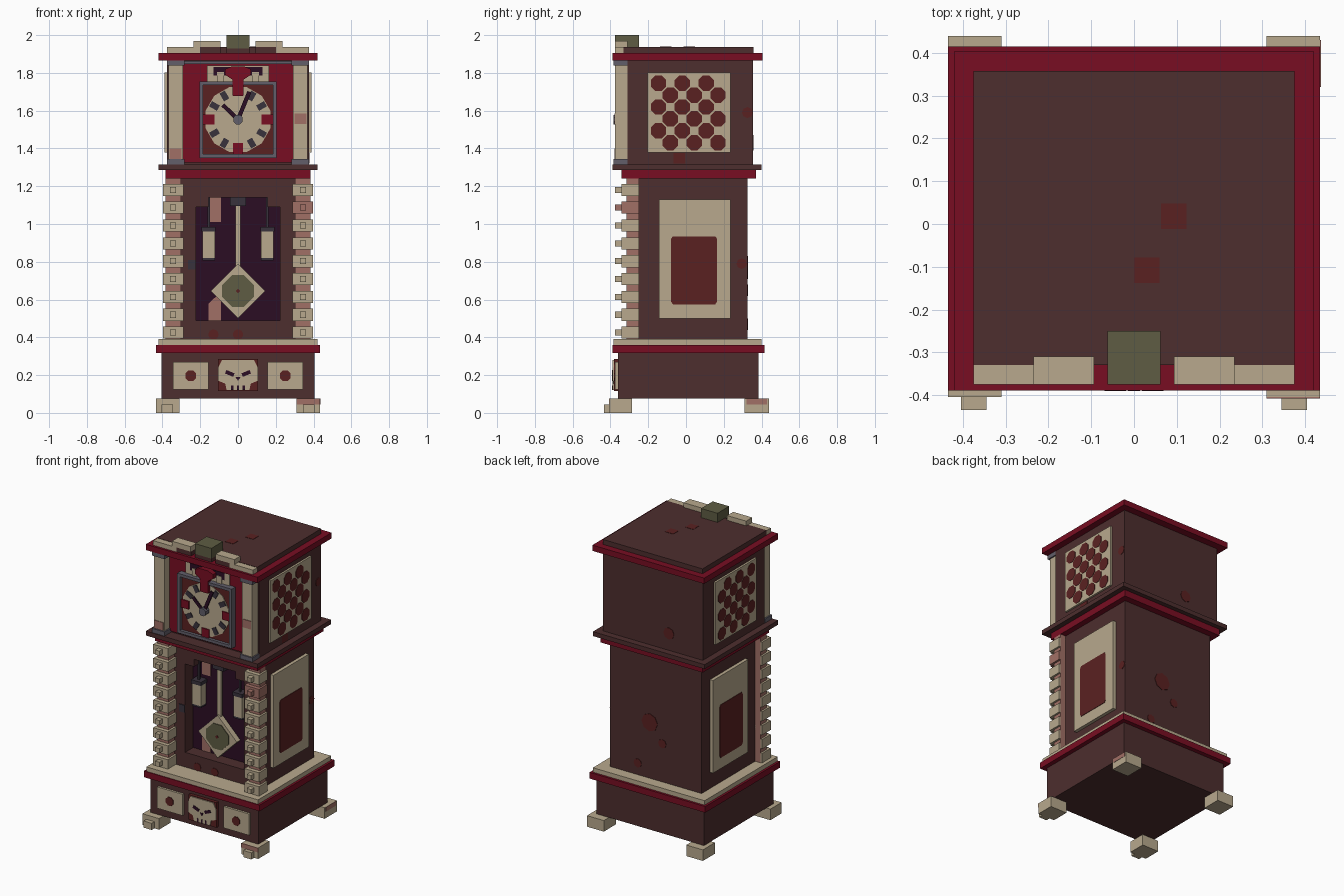
import bpy, bmesh, math

if "Cube" in bpy.data.objects:
    bpy.data.objects.remove(bpy.data.objects["Cube"], do_unlink=True)


def lin(c):
    c /= 255
    return c / 12.92 if c <= 0.04045 else ((c + 0.055) / 1.055) ** 2.4


def material(name, r, g, b):
    m = bpy.data.materials.new(name)
    m.use_nodes = True
    col = (lin(r), lin(g), lin(b), 1)
    m.diffuse_color = col
    bsdf = m.node_tree.nodes["Principled BSDF"]
    bsdf.inputs["Base Color"].default_value = col
    bsdf.inputs["Roughness"].default_value = 0.9
    return m


BROWN = material("dark wood", 77, 46, 46)
RED = material("crimson", 120, 13, 34)
CREAM = material("cream", 184, 169, 141)
PINK = material("worn pink", 161, 112, 102)
GREEN = material("olive", 94, 92, 67)
GREY = material("steel grey", 98, 95, 106)
PURPLE = material("deep purple", 43, 13, 36)
RUST = material("rust", 90, 33, 33)
COAL = material("charcoal", 57, 50, 60)


def prisms(name, polys, a, b, mat, axis="y"):
    """Extrude 2D outlines (x,z for axis y; y,z for axis x) from a to b."""
    bm = bmesh.new()
    for pts in polys:
        rings = []
        for d in (a, b):
            rings.append([bm.verts.new((p, d, q) if axis == "y" else (d, p, q)) for p, q in pts])
        n = len(pts)
        bm.faces.new(rings[0])
        bm.faces.new(rings[1][::-1])
        for i in range(n):
            j = (i + 1) % n
            bm.faces.new((rings[0][j], rings[0][i], rings[1][i], rings[1][j]))
    bmesh.ops.recalc_face_normals(bm, faces=bm.faces)
    me = bpy.data.meshes.new(name)
    bm.to_mesh(me)
    bm.free()
    me.materials.append(mat)
    ob = bpy.data.objects.new(name, me)
    bpy.context.collection.objects.link(ob)
    return ob


def rect(x0, x1, z0, z1):
    return [(x0, z0), (x1, z0), (x1, z1), (x0, z1)]


def box(name, x, y, z, mat, mirror=False):
    polys = [rect(*x, *z)]
    if mirror:
        polys.append(rect(-x[1], -x[0], *z))
    return prisms(name, polys, y[0], y[1], mat)


def ngon(cx, cz, r, n, turn=0.0):
    return [(cx + r * math.cos(turn + 2 * math.pi * i / n),
             cz + r * math.sin(turn + 2 * math.pi * i / n)) for i in range(n)]


def bar(p, q, w):
    dx, dz = q[0] - p[0], q[1] - p[1]
    k = w / 2 / math.hypot(dx, dz)
    nx, nz = -dz * k, dx * k
    return [(p[0] + nx, p[1] + nz), (p[0] - nx, p[1] - nz), (q[0] - nx, q[1] - nz), (q[0] + nx, q[1] + nz)]


# Feet
box("front_feet", (0.31, 0.435), (-0.405, -0.285), (0, 0.075), CREAM, True)
box("front_foot_toes", (0.345, 0.405), (-0.435, -0.405), (0, 0.045), CREAM, True)
box("back_feet", (0.31, 0.435), (0.31, 0.44), (0, 0.075), CREAM, True)
box("worn_foot_patch", (0.31, 0.435), (-0.408, -0.4), (0.045, 0.075), PINK)
prisms("worn_back_foot_patch", [rect(0.32, 0.43, 0.045, 0.075)], 0.43, 0.437, PINK, "x")

# Plinth and its mouldings
box("plinth", (-0.405, 0.405), (-0.36, 0.385), (0.075, 0.32), BROWN)
box("plinth_red_moulding", (-0.435, 0.435), (-0.39, 0.415), (0.318, 0.36), RED)
box("plinth_cream_moulding", (-0.42, 0.42), (-0.385, 0.40), (0.36, 0.39), CREAM)

# Drawers and carved mask
box("drawer_fronts", (0.155, 0.345), (-0.375, -0.36), (0.125, 0.27), CREAM, True)
prisms("drawer_knobs", [ngon(s * 0.25, 0.197, 0.031, 8, math.pi / 8) for s in (-1, 1)],
       -0.38, -0.375, RUST).scale.z = 1
box("mask_backing", (-0.105, 0.105), (-0.382, -0.36), (0.115, 0.285), RUST)
prisms("mask_face", [[(-0.06, 0.12), (0.06, 0.12), (0.068, 0.155), (0.105, 0.17), (0.105, 0.24),
                      (0.085, 0.28), (-0.085, 0.28), (-0.105, 0.24), (-0.105, 0.17), (-0.068, 0.155)]],
       -0.388, -0.38, CREAM)
prisms("mask_eyes_and_nose",
       [bar((s * 0.022, 0.2), (s * 0.065, 0.218), 0.02) for s in (-1, 1)] +
       [[(-0.014, 0.19), (0, 0.17), (0.014, 0.19)]] +
       [rect(x - 0.006, x + 0.006, 0.12, 0.145) for x in (-0.03, 0, 0.03)], -0.391, -0.387, PURPLE)

# Trunk with a stepped recess in its front
F, R = -0.25, -0.16
box("trunk", (-0.345, 0.345), (R, 0.325), (0.39, 1.24), BROWN)
box("trunk_stiles", (0.222, 0.345), (F, R), (0.39, 1.24), BROWN, True)
box("trunk_rail_bottom", (-0.222, 0.222), (F, R), (0.39, 0.49), BROWN)
box("trunk_rail_top", (-0.222, 0.222), (F, R), (1.14, 1.24), BROWN)
box("trunk_corner_steps", (0.155, 0.222), (F, R), (1.09, 1.14), BROWN, True)
box("recess_back", (-0.222, 0.222), (R - 0.004, R), (0.49, 1.14), PURPLE)
prisms("recess_light_patches",
       [rect(-0.155, -0.09, 1.01, 1.14),
        [(-0.155, 0.49), (-0.09, 0.49), (-0.09, 0.64), (-0.155, 0.58)]], R - 0.008, R - 0.004, PINK)
box("lock_plate", (-0.265, -0.225), (F - 0.006, F), (0.76, 0.81), COAL)

# Pendulum and weights
box("pendulum_hanger", (-0.042, 0.042), (-0.215, R), (1.095, 1.145), COAL)
box("pendulum_rod", (-0.014, 0.014), (-0.205, -0.185), (0.76, 1.10), CREAM)
prisms("pendulum_bob", [ngon(0, 0.645, 0.145, 4)], -0.22, -0.18, CREAM)
bob = []
for i in range(4):
    for d in (-0.35, 0.35):
        a = i * math.pi / 2 + d
        bob.append((0.09 * math.cos(a), 0.645 + 0.09 * math.sin(a)))
prisms("pendulum_bob_inlay", [bob], -0.225, -0.219, GREEN)
prisms("pendulum_bob_stud", [ngon(0, 0.645, 0.012, 4)], -0.229, -0.224, RUST)
box("weights", (0.122, 0.188), (-0.225, -0.17), (0.82, 0.96), CREAM, True)
box("weight_caps", (0.118, 0.192), (-0.23, -0.165), (0.96, 0.985), COAL, True)
box("weight_bases", (0.122, 0.188), (-0.225, -0.17), (0.808, 0.82), COAL, True)
box("weight_cords", (0.149, 0.161), (-0.204, -0.192), (0.985, 1.14), COAL, True)

# Side columns of stacked blocks
box("column_cores", (0.302, 0.385), (-0.315, -0.25), (0.39, 1.24), PINK, True)
zs = [0.425 + 0.0945 * i for i in range(9)]
for side, s in (("right", -1), ("left", 1)):
    for i, z in enumerate(zs):
        mat = PINK if s > 0 and i == 7 else CREAM
        xs = sorted((s * 0.288, s * 0.398))
        box(f"{side}_column_block_{i + 1}", xs, (-0.342, -0.25), (z - 0.032, z + 0.032), mat)
        box(f"{side}_column_stud_{i + 1}", (s * 0.345 - 0.016, s * 0.345 + 0.016),
            (-0.375, -0.342), (z - 0.016, z + 0.016), mat)

# Mouldings between trunk and hood
box("waist_red_moulding", (-0.385, 0.385), (-0.342, 0.37), (1.24, 1.285), RED)
box("waist_dark_moulding", (-0.42, 0.42), (-0.39, 0.40), (1.285, 1.315), BROWN)

# Hood
box("hood", (-0.375, 0.375), (-0.31, 0.355), (1.315, 1.866), BROWN)
box("hood_red_panel", (-0.295, 0.295), (-0.32, -0.31), (1.325, 1.848), RED)
box("hood_top_strip", (-0.29, 0.29), (-0.33, -0.31), (1.846, 1.862), GREY)
box("hood_pillars", (0.292, 0.368), (-0.375, -0.31), (1.343, 1.838), CREAM, True)
box("pillar_feet", (0.283, 0.377), (-0.385, -0.31), (1.315, 1.343), GREY, True)
box("pillar_caps", (0.283, 0.377), (-0.385, -0.31), (1.838, 1.866), GREY, True)
prisms("pillar_worn_patches", [rect(-0.362, -0.298, 1.345, 1.40), rect(0.298, 0.362, 1.53, 1.585)],
       -0.379, -0.375, PINK)

# Clock dial
CZ = 1.553
box("dial_frame_sides", (0.185, 0.205), (-0.36, -0.32), (1.35, 1.755), GREY, True)
box("dial_frame_bottom", (-0.185, 0.185), (-0.36, -0.32), (1.35, 1.37), GREY)
box("dial_frame_top", (-0.185, 0.185), (-0.36, -0.32), (1.735, 1.755), GREY)
box("dial_back", (-0.185, 0.185), (-0.34, -0.32), (1.37, 1.735), RUST)
prisms("dial_face", [ngon(0, CZ, 0.178, 12, math.pi / 12)], -0.345, -0.34, CREAM)
hours = [math.radians(30 * i) for i in range(12)]
prisms("hour_marks", [bar((0.12 * math.cos(a), CZ + 0.12 * math.sin(a)),
                          (0.168 * math.cos(a), CZ + 0.168 * math.sin(a)), 0.032)
                      for i, a in enumerate(hours) if i % 3], -0.35, -0.344, COAL)
prisms("quarter_marks", [bar((0.125 * math.cos(a), CZ + 0.125 * math.sin(a)),
                             (0.184 * math.cos(a), CZ + 0.184 * math.sin(a)), 0.055)
                         for a in hours[::3]], -0.352, -0.345, RED)
prisms("minute_hand", [bar((0, CZ), (0.06, 1.70), 0.022)], -0.368, -0.36, PURPLE)
prisms("hour_hand", [bar((0, CZ), (-0.08, 1.63), 0.022)], -0.374, -0.368, PURPLE)
prisms("dial_hub", [ngon(0, CZ, 0.027, 8, math.pi / 8)], -0.385, -0.345, GREY)

# Carved crest over the dial
box("crest_backing", (-0.165, 0.165), (-0.328, -0.32), (1.755, 1.84), CREAM)
box("crest_shadow", (-0.13, 0.13), (-0.332, -0.327), (1.785, 1.832), PURPLE)
box("crest_cream_blocks", (0.075, 0.11), (-0.336, -0.331), (1.755, 1.805), CREAM, True)
prisms("crest_figure", [[(-0.03, 1.68), (0.03, 1.68), (0.03, 1.765), (0.068, 1.79), (0.068, 1.82),
                         (0.03, 1.835), (-0.03, 1.835), (-0.068, 1.82), (-0.068, 1.79), (-0.03, 1.765)]],
       -0.366, -0.331, RED)

# Cornice and roof
box("cornice", (-0.42, 0.42), (-0.39, 0.405), (1.866, 1.905), RED)
box("roof", (-0.375, 0.375), (-0.33, 0.358), (1.905, 1.938), BROWN)
box("roof_outer_crests", (0.2, 0.375), (-0.375, -0.33), (1.905, 1.936), CREAM, True)
box("roof_inner_crests", (0.093, 0.235), (-0.375, -0.31), (1.936, 1.97), CREAM, True)
box("roof_inner_crest_supports", (0.093, 0.2), (-0.373, -0.33), (1.905, 1.936), BROWN, True)
box("roof_keystone", (-0.062, 0.062), (-0.375, -0.25), (1.93, 2.0), GREEN)
box("roof_keystone_support", (-0.062, 0.062), (-0.373, -0.33), (1.905, 1.93), BROWN)

# Side panels: lattice on the hood, inset door on the trunk
diamonds = []
for r in range(6):
    for c in range(6):
        if (r + c) % 2:
            y, z = 0.012 + (c - 2.5) * 0.063, 1.588 + (r - 2.5) * 0.063
            diamonds.append(ngon(y, z, 0.044, 8, math.pi / 8))
door = [(-0.07, 0.575), (0.155, 0.575), (0.165, 0.59), (0.165, 0.92), (0.155, 0.935),
        (-0.07, 0.935), (-0.08, 0.92), (-0.08, 0.59)]
for side, s in (("right", -1), ("left", 1)):
    prisms(f"{side}_lattice_panel", [rect(-0.205, 0.235, 1.378, 1.802)], s * 0.375, s * 0.388, CREAM, "x")
    prisms(f"{side}_lattice_holes", diamonds, s * 0.387, s * 0.39, RUST, "x")
    prisms(f"{side}_trunk_panel", [rect(-0.143, 0.235, 0.50, 1.13)], s * 0.345, s * 0.368, CREAM, "x")
    prisms(f"{side}_trunk_panel_inset", [door], s * 0.367, s * 0.371, RUST, "x")

# Worn patches on the wood
for i, (x, y) in enumerate(((0.093, 0.018), (0.03, -0.108))):
    box(f"roof_worn_patch_{i + 1}", (x - 0.03, x + 0.03), (y - 0.03, y + 0.03), (1.937, 1.94), RUST)
prisms("front_worn_patches", [ngon(x, 0.415, 0.028, 8) for x in (-0.13, 0)], F - 0.003, F, RUST)
prisms("trunk_back_worn_patches", [ngon(0.045, 0.77, 0.06, 8), ngon(-0.05, 0.65, 0.03, 8),
                                   ngon(0.135, 0.47, 0.03, 8)], 0.325, 0.328, RUST)
prisms("hood_back_worn_patch", [ngon(-0.12, 1.43, 0.04, 8)], 0.355, 0.358, RUST)
prisms("hood_side_worn_patches", [ngon(0.325, 1.59, 0.029, 8), rect(-0.065, -0.005, 1.32, 1.375)],
       0.375, 0.378, RUST, "x")
prisms("trunk_side_worn_patch", [ngon(0.295, 0.79, 0.028, 8)], 0.345, 0.348, RUST, "x")
